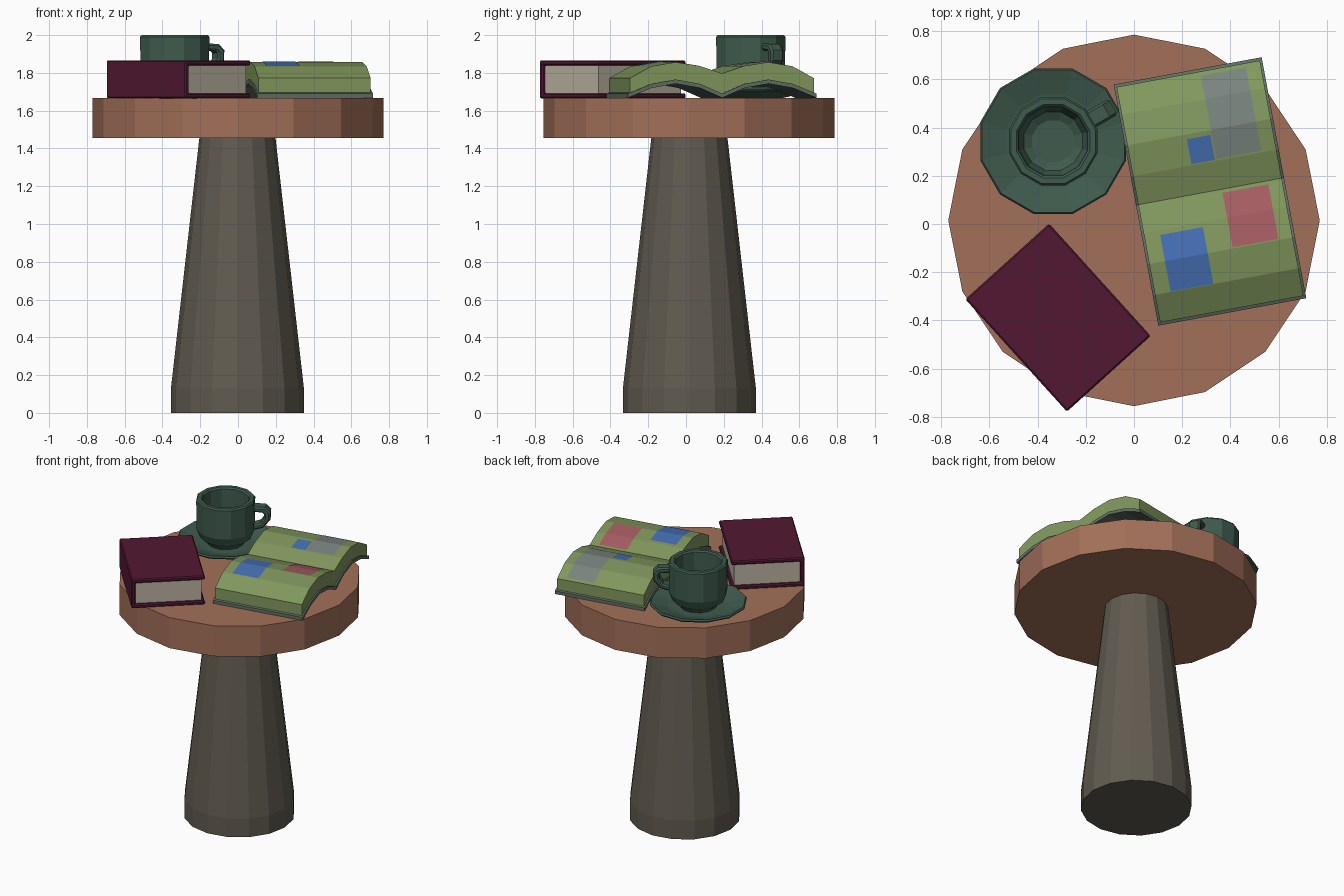
import bpy, bmesh, math

if "Cube" in bpy.data.objects:
    bpy.data.objects.remove(bpy.data.objects["Cube"])


def material(name, rgb):
    m = bpy.data.materials.new(name)
    m.diffuse_color = (*rgb, 1)
    m.use_nodes = True
    m.node_tree.nodes["Principled BSDF"].inputs["Base Color"].default_value = m.diffuse_color
    return m


WOOD = material("wood", (0.36, 0.16, 0.10))
POST = material("post", (0.12, 0.105, 0.08))
CHINA = material("china", (0.05, 0.105, 0.075))
MAROON = material("maroon", (0.085, 0.009, 0.032))
PAPER = material("paper", (0.5, 0.45, 0.36))
GREEN = material("green_page", (0.22, 0.31, 0.11))
COVER = material("grey_cover", (0.115, 0.155, 0.12))
BLUE = material("blue", (0.06, 0.16, 0.46))
RED = material("red", (0.38, 0.11, 0.12))
GREY = material("grey", (0.19, 0.23, 0.21))


def finish(bm, name, mat, loc, rot=0, bevel=0, recalc=True):
    if recalc:
        bmesh.ops.recalc_face_normals(bm, faces=bm.faces[:])
    me = bpy.data.meshes.new(name)
    bm.to_mesh(me)
    bm.free()
    me.materials.append(mat)
    ob = bpy.data.objects.new(name, me)
    ob.location = loc
    ob.rotation_euler.z = rot
    bpy.context.collection.objects.link(ob)
    if bevel:
        b = ob.modifiers.new("bevel", "BEVEL")
        b.width = bevel
        b.segments = 1
        b.limit_method = "ANGLE"
        b.angle_limit = math.radians(50)
    return ob


def lathe(name, profile, sides, mat, loc, turn=0):
    """Revolve (radius, z) points around z and cap both ends."""
    bm = bmesh.new()
    rings = []
    for r, z in profile:
        angs = [2 * math.pi * i / sides + turn for i in range(sides)]
        rings.append([bm.verts.new((r * math.cos(a), r * math.sin(a), z)) for a in angs])
    for a, b in zip(rings, rings[1:]):
        for i in range(sides):
            j = (i + 1) % sides
            bm.faces.new((a[i], a[j], b[j], b[i]))
    bm.faces.new(rings[0])
    bm.faces.new(rings[-1])
    return finish(bm, name, mat, loc)


def prism(name, pts, half, mat, loc, rot, bevel=0):
    """Extrude a (y, z) outline along x by +-half."""
    bm = bmesh.new()
    a = [bm.verts.new((-half, y, z)) for y, z in pts]
    b = [bm.verts.new((half, y, z)) for y, z in pts]
    n = len(pts)
    for i in range(n):
        j = (i + 1) % n
        bm.faces.new((a[i], a[j], b[j], b[i]))
    bm.faces.new(a)
    bm.faces.new(b)
    return finish(bm, name, mat, loc, rot, bevel)


# Table
lathe("pedestal", [(0.352, 0), (0.352, 0.13), (0.2, 1.47)], 16, POST, (-0.003, 0.018, 0))
lathe("table_top", [(0.77, 1.455), (0.77, 1.668)], 16, WOOD, (0, 0.015, 0))

# Saucer and cup
spot = (-0.335, 0.343, 0)
half_step = math.pi / 12
lathe("saucer", [(0.17, 1.667), (0.2, 1.672), (0.305, 1.705), (0.312, 1.715),
                 (0.305, 1.725), (0.2, 1.692), (0.17, 1.687)], 12, CHINA, spot, half_step)
lathe("cup", [(0.115, 1.685), (0.125, 1.705), (0.165, 1.735), (0.187, 1.79), (0.19, 1.99),
              (0.182, 2.0), (0.158, 2.0), (0.148, 1.99), (0.143, 1.80), (0.125, 1.755),
              (0.09, 1.735)], 12, CHINA, spot, half_step)
handle = [(0.17, 1.957), (0.255, 1.952), (0.287, 1.92), (0.285, 1.865), (0.24, 1.81), (0.17, 1.79),
          (0.17, 1.825), (0.222, 1.842), (0.245, 1.875), (0.245, 1.905), (0.235, 1.915), (0.17, 1.92)]
prism("cup_handle", handle, 0.038, CHINA, spot, math.radians(30 - 90), 0.01)

# Closed book: C-shaped cover with the spine on local -y, plus the page block
place, turn = (-0.315, -0.388, 0), math.radians(-47.9)
h, lo, hi, t = 0.234, 1.665, 1.866, 0.027
cover = [(h, lo), (-h, lo), (-h, hi), (h, hi), (h, hi - t), (-h + t, hi - t), (-h + t, lo + t), (h, lo + t)]
prism("closed_book_cover", cover, 0.314, MAROON, place, turn, 0.007)
prism("closed_book_pages", [(-h + t, lo + t), (h - 0.02, lo + t), (h - 0.02, hi - t), (-h + t, hi - t)],
      0.295, PAPER, place, turn)

# Open book: wavy sections mirrored about the gutter
place, turn = (0.315, 0.135, 0), math.radians(10.5)


def both(half):
    return [(-y, z) for y, z in reversed(half[1:])] + half


top = both([(0, 1.797), (0.12, 1.837), (0.25, 1.857), (0.38, 1.835), (0.496, 1.772)])
low = both([(0, 1.69), (0.12, 1.742), (0.25, 1.765), (0.38, 1.742), (0.496, 1.694)])
lid = both([(0, 1.69), (0.12, 1.742), (0.25, 1.765), (0.38, 1.742), (0.508, 1.69)])
prism("open_book_pages", top + low[::-1], 0.302, GREEN, place, turn)
prism("open_book_cover", lid + [(y, z - 0.022) for y, z in lid[::-1]], 0.312, COVER, place, turn)


def height(y):
    for (y0, z0), (y1, z1) in zip(top, top[1:]):
        if y0 <= y <= y1:
            return z0 + (z1 - z0) * (y - y0) / (y1 - y0)


# Coloured picture blocks following the page surface
def patch(name, x0, x1, y0, y1, mat):
    bm = bmesh.new()
    ys = [y0] + [y for y, _ in top if y0 < y < y1] + [y1]
    rows = [[bm.verts.new((x, y, height(y) + 0.002)) for x in (x0, x1)] for y in ys]
    for a, b in zip(rows, rows[1:]):
        bm.faces.new((a[0], a[1], b[1], b[0]))
    finish(bm, name, mat, place, turn, recalc=False)


patch("large_blue_picture", -0.236, -0.056, -0.378, -0.14, BLUE)
patch("red_picture", 0.05, 0.243, -0.245, -0.015, RED)
patch("small_blue_picture", -0.055, 0.044, 0.125, 0.23, BLUE)
patch("grey_picture", 0.05, 0.24, 0.128, 0.478, GREY)
